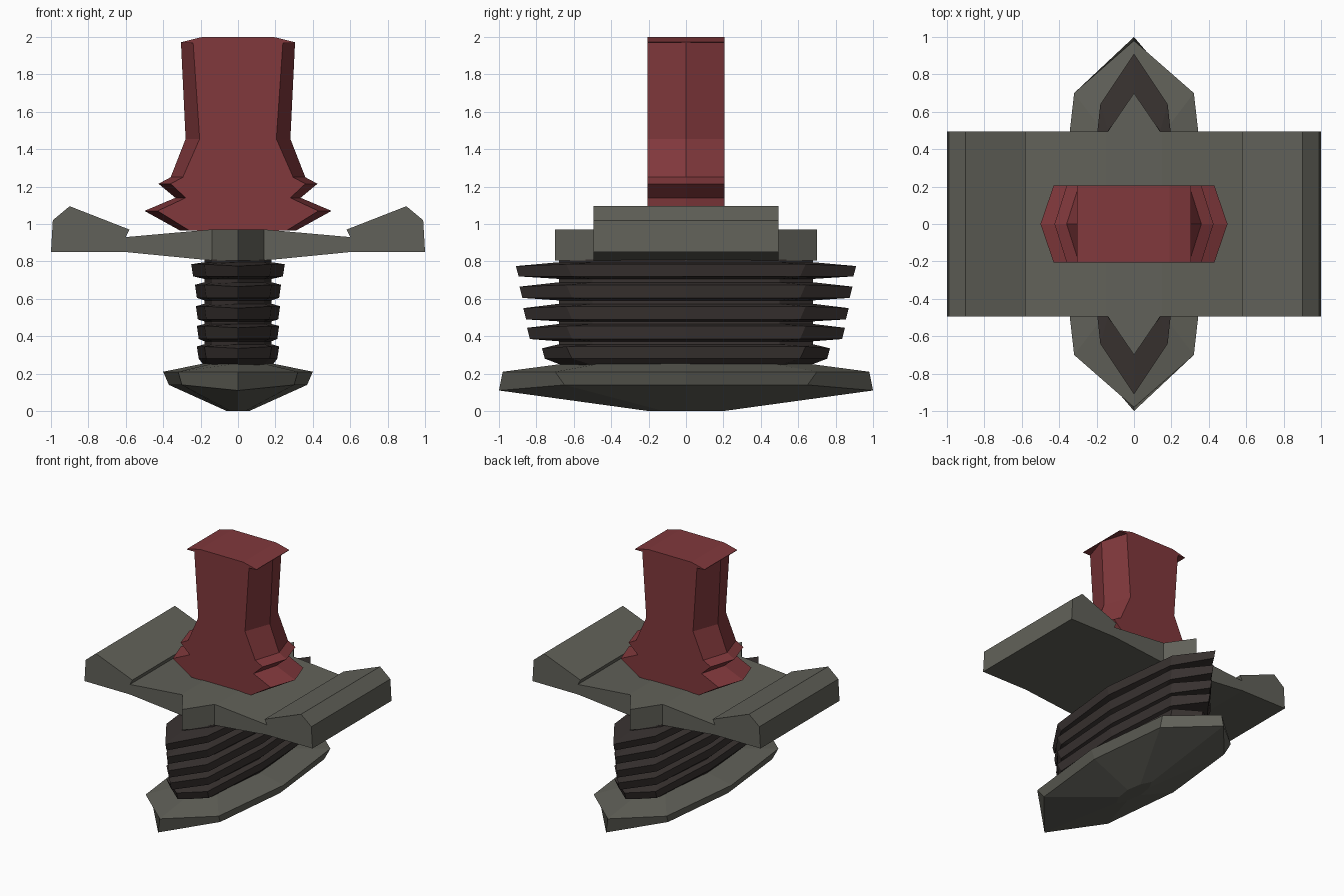
import bpy, bmesh

if "Cube" in bpy.data.objects:
    bpy.data.objects.remove(bpy.data.objects["Cube"])


def material(name, rgb):
    m = bpy.data.materials.new(name)
    m.diffuse_color = (*rgb, 1)
    m.use_nodes = True
    m.node_tree.nodes["Principled BSDF"].inputs["Base Color"].default_value = m.diffuse_color
    return m


STEEL = material("dull_steel", (0.12, 0.12, 0.10))
WRAP = material("dark_wrap", (0.04, 0.032, 0.03))
RED = material("red_blade", (0.22, 0.04, 0.045))


def finish(bm, name, mat):
    bmesh.ops.recalc_face_normals(bm, faces=bm.faces)
    me = bpy.data.meshes.new(name)
    bm.to_mesh(me)
    bm.free()
    me.materials.append(mat)
    ob = bpy.data.objects.new(name, me)
    bpy.context.collection.objects.link(ob)
    return ob


def loft(bm, rings, caps=True):
    """Skin a stack of closed rings."""
    rows = [[bm.verts.new(p) for p in r] for r in rings]
    n = len(rows[0])
    for a, b in zip(rows, rows[1:]):
        for i in range(n):
            j = (i + 1) % n
            bm.faces.new((a[i], a[j], b[j], b[i]))
    if caps:
        bm.faces.new(rows[0][::-1])
        bm.faces.new(rows[-1])


def pointed_ring(side, mid, tip, z, ztip=None):
    """Eight-point oval, pointed at both ends of y."""
    zt = z if ztip is None else ztip
    mx, my = mid
    return [(side, 0, z), (mx, my, z), (0, tip, zt), (-mx, my, z),
            (-side, 0, z), (-mx, -my, z), (0, -tip, zt), (mx, -my, z)]


# Pommel
bm = bmesh.new()
loft(bm, [pointed_ring(0.06, (0.04, 0.12), 0.2, 0),
          pointed_ring(0.37, (0.3, 0.65), 1.0, 0.14, 0.11),
          pointed_ring(0.40, (0.32, 0.70), 0.98, 0.21),
          pointed_ring(0.18, (0.13, 0.45), 0.64, 0.255)])
finish(bm, "pommel", STEEL)

# Ribbed grip: side width, tip reach, bottom z, top z for each rib
ribs = [(0.22, 0.77, 0.28, 0.345), (0.22, 0.85, 0.385, 0.455),
        (0.225, 0.87, 0.49, 0.56), (0.23, 0.89, 0.605, 0.675),
        (0.25, 0.91, 0.72, 0.785)]
rings = [pointed_ring(0.18, (0.13, 0.48), 0.65, 0.24)]
for k, (w, t, z0, z1) in enumerate(ribs):
    rings.append(pointed_ring(w - 0.01, (0.17, 0.61), t - 0.015, z0))
    rings.append(pointed_ring(w, (0.18, 0.64), t, z1, z1 - 0.01))
    gap_top = ribs[k + 1][2] if k < 4 else 0.82
    d = (gap_top - z1) * 0.3
    rings.append(pointed_ring(0.18, (0.14, 0.5), 0.68, z1 + d))
    rings.append(pointed_ring(0.18, (0.14, 0.5), 0.68, gap_top - d))
bm = bmesh.new()
loft(bm, rings)
finish(bm, "grip", WRAP)

# Guard: front profile swept along y
half = [(0.14, 0.805), (0.6, 0.85), (1.0, 0.85), (0.99, 1.02),
        (0.9, 1.095), (0.58, 0.97), (0.6, 0.93), (0.15, 0.97)]
profile = half + [(-x, z) for x, z in reversed(half)]
bm = bmesh.new()
loft(bm, [[(x, y, z) for x, z in profile] for y in (-0.495, 0.495)])
# wedge-shaped spurs on the front and back of the guard
for s in (-1, 1):
    tri = [(-0.14, s * 0.495), (0.14, s * 0.495), (0, s * 0.7)]
    loft(bm, [[(x, y, z) for x, y in tri] for z in (0.805, 0.97)])
finish(bm, "guard", STEEL)

# Blade stump: z, half width at the edge, half width of the flat
rows = [(0.965, 0.31, 0.26), (1.07, 0.5, 0.43), (1.14, 0.335, 0.28),
        (1.215, 0.425, 0.36), (1.25, 0.36, 0.295), (1.455, 0.28, 0.205),
        (1.97, 0.305, 0.24)]
bm = bmesh.new()
loft(bm, [[(e, 0, z), (f, 0.205, z), (-f, 0.205, z),
           (-e, 0, z), (-f, -0.205, z), (f, -0.205, z)]
          for z, e, f in rows])
finish(bm, "blade", RED)

# Thin overhanging top plate with drooping ends
plate = [(-0.305, 1.97), (-0.19, 1.998), (0.19, 1.998), (0.305, 1.97)]
plate += [(x, z - 0.004) for x, z in ((0.305, 1.97), (-0.305, 1.97))]
plate = [(x, min(z + 0.002, 2.0)) for x, z in plate]
bm = bmesh.new()
loft(bm, [[(x, y, z) for x, z in plate] for y in (-0.205, 0, 0.205)])
finish(bm, "blade_top", RED)
